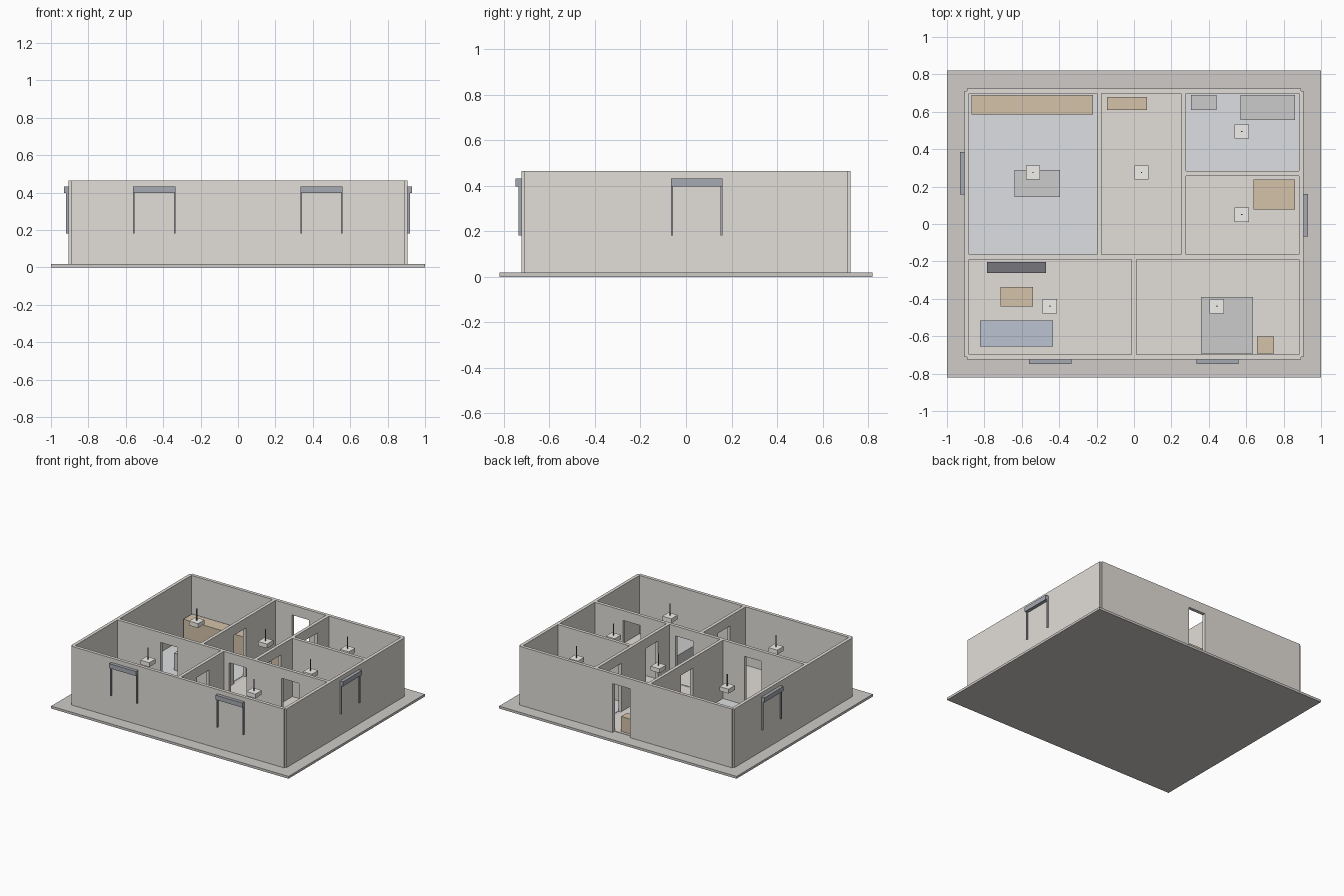
import bpy, bmesh

if "Cube" in bpy.data.objects:
    bpy.data.objects.remove(bpy.data.objects["Cube"])

COLORS = {
    "plaster": (0.76, 0.73, 0.69), "slab": (0.62, 0.60, 0.58),
    "warm_floor": (0.76, 0.73, 0.69), "tile": (0.72, 0.74, 0.76),
    "wood": (0.66, 0.54, 0.40), "fabric": (0.50, 0.55, 0.65),
    "metal": (0.38, 0.40, 0.44), "dark": (0.18, 0.18, 0.20),
    "linen": (0.62, 0.62, 0.62), "shade": (0.88, 0.87, 0.83),
}
MATS = {}
for key, c in COLORS.items():
    MATS[key] = bpy.data.materials.new(key)
    MATS[key].diffuse_color = (*c, 1)

BASE, TOP, DOOR_TOP, DOOR_W = 0.018, 0.465, 0.39, 0.145


def finish(bm, name, mat):
    bmesh.ops.recalc_face_normals(bm, faces=bm.faces)
    me = bpy.data.meshes.new(name)
    bm.to_mesh(me)
    bm.free()
    me.materials.append(MATS[mat])
    ob = bpy.data.objects.new(name, me)
    bpy.context.collection.objects.link(ob)
    return ob


def box(name, x0, x1, y0, y1, z0, z1, mat):
    bm = bmesh.new()
    bmesh.ops.create_cube(bm, size=1)
    for v in bm.verts:
        v.co = ((x0 + x1) / 2 + v.co.x * (x1 - x0),
                (y0 + y1) / 2 + v.co.y * (y1 - y0),
                (z0 + z1) / 2 + v.co.z * (z1 - z0))
    return finish(bm, name, mat)


def wall(name, axis, pos, a, b, doors=(), t=0.025):
    """Wall running along an axis, its outline notched for each doorway, then extruded."""
    pts = [(a, TOP), (a, BASE)]
    for d in sorted(doors):
        l, r = d - DOOR_W / 2, d + DOOR_W / 2
        pts += [(l, BASE), (l, DOOR_TOP), (r, DOOR_TOP), (r, BASE)]
    pts += [(b, BASE), (b, TOP)]
    place = (lambda u, w, z: (u, w, z)) if axis == "x" else (lambda u, w, z: (w, u, z))
    bm = bmesh.new()
    face = bm.faces.new([bm.verts.new(place(u, pos - t / 2, z)) for u, z in pts])
    ext = bmesh.ops.extrude_face_region(bm, geom=[face])
    bmesh.ops.translate(bm, vec=place(0, t, 0),
                        verts=[g for g in ext["geom"] if isinstance(g, bmesh.types.BMVert)])
    finish(bm, name, "plaster")


# ground slab and room floors
box("ground_slab", -1, 1, -0.82, 0.82, 0, BASE, "slab")
ROOMS = [
    ("kitchen", -0.883, -0.197, -0.163, 0.70, "tile"),
    ("hall", -0.173, 0.253, -0.163, 0.70, "warm_floor"),
    ("bathroom", 0.277, 0.883, 0.283, 0.70, "tile"),
    ("study", 0.277, 0.883, -0.163, 0.258, "warm_floor"),
    ("living_room", -0.883, -0.012, -0.70, -0.188, "warm_floor"),
    ("bedroom", 0.012, 0.883, -0.70, -0.188, "warm_floor"),
]
for n, x0, x1, y0, y1, m in ROOMS:
    box(n + "_floor", x0, x1, y0, y1, BASE, BASE + 0.003, m)

# outer walls stop at the corner centre lines, leaving small corner notches
X, Y = 0.894, 0.711
wall("front_wall", "x", -Y, -X, X)
wall("back_wall", "x", Y, -X, X, [0.038])
wall("left_wall", "y", -X, -Y, Y)
wall("right_wall", "y", X, -Y, Y)

# inner walls with doorways
wall("middle_wall", "x", -0.176, -X, X, [-0.45, 0.13, 0.572])
wall("kitchen_wall", "y", -0.185, -0.176, Y, [0.27])
wall("hall_wall", "y", 0.265, -0.176, Y, [0.05, 0.49])
wall("bathroom_wall", "x", 0.27, 0.265, X)
wall("front_divider_wall", "y", 0, -Y, -0.176, [-0.44])


# roller shutter housings with two guide rails
def shutter(name, axis, side, centre):
    def part(n, u0, u1, depth, z0, z1, mat):
        surf = (Y if axis == "x" else X) + 0.0115
        w0, w1 = sorted((side * surf, side * (surf + depth)))
        if axis == "x":
            box(n, u0, u1, w0, w1, z0, z1, mat)
        else:
            box(n, w0, w1, u0, u1, z0, z1, mat)
    h = 0.113
    part(name + "_housing", centre - h, centre + h, 0.026, 0.397, 0.432, "metal")
    for i, s in enumerate((-1, 1)):
        u = centre + s * (h - 0.004)
        part(f"{name}_rail_{i}", u - 0.004, u + 0.004, 0.013, 0.182, 0.397, "metal")


shutter("living_shutter", "x", -1, -0.448)
shutter("bedroom_shutter", "x", -1, 0.447)
shutter("kitchen_shutter", "y", -1, 0.272)
shutter("study_shutter", "y", 1, 0.047)

# furniture blocks standing on the floor: x range, y range, top height
FURNITURE = [
    ("kitchen_counter", -0.87, -0.22, 0.585, 0.69, 0.178, "wood"),
    ("dining_table", -0.64, -0.395, 0.145, 0.29, 0.15, "linen"),
    ("hall_cabinet", -0.145, 0.07, 0.61, 0.68, 0.135, "wood"),
    ("wash_basin", 0.305, 0.44, 0.61, 0.69, 0.155, "linen"),
    ("bathtub", 0.57, 0.86, 0.555, 0.69, 0.11, "linen"),
    ("desk", 0.64, 0.86, 0.078, 0.238, 0.14, "wood"),
    ("tv_bench", -0.785, -0.47, -0.262, -0.202, 0.11, "dark"),
    ("coffee_table", -0.715, -0.54, -0.44, -0.337, 0.085, "wood"),
    ("sofa", -0.823, -0.432, -0.655, -0.515, 0.12, "fabric"),
    ("bed", 0.357, 0.636, -0.692, -0.39, 0.105, "linen"),
    ("nightstand", 0.657, 0.748, -0.692, -0.602, 0.105, "wood"),
]
for n, x0, x1, y0, y1, top, m in FURNITURE:
    box(n, x0, x1, y0, y1, BASE + 0.003, top, m)

# pendant lamps on thin cords
LAMPS = [(-0.54, 0.275), (0.04, 0.275), (0.576, 0.495),
         (0.576, 0.05), (-0.45, -0.44), (0.443, -0.44)]
for i, (x, y) in enumerate(LAMPS):
    r, c = 0.038, 0.003
    box(f"lamp_shade_{i}", x - r, x + r, y - r, y + r, 0.342, 0.375, "shade")
    box(f"lamp_cord_{i}", x - c, x + c, y - c, y + c, 0.375, TOP, "dark")

for m in bpy.data.materials:
    if m.users and not m.is_grease_pencil:
        m.use_nodes = True
        m.node_tree.nodes["Principled BSDF"].inputs["Base Color"].default_value = m.diffuse_color
